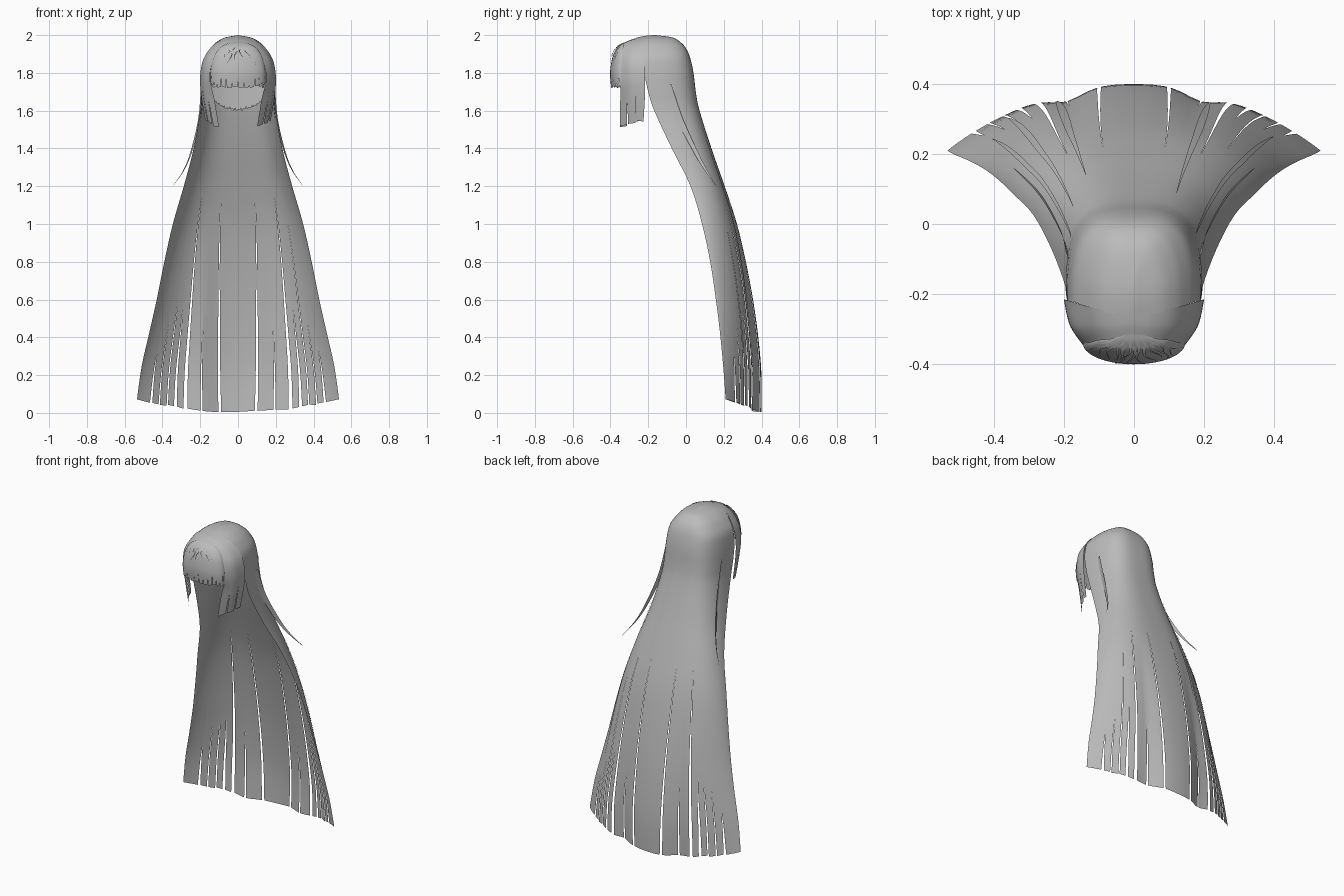
import bpy, bmesh, math, random
from mathutils import Vector

if "Cube" in bpy.data.objects:
    bpy.data.objects.remove(bpy.data.objects["Cube"])

random.seed(4)
grey = bpy.data.materials.new("hair grey")
grey.diffuse_color = (0.5, 0.5, 0.5, 1)
grey.use_nodes = True
grey.node_tree.nodes["Principled BSDF"].inputs["Base Color"].default_value = grey.diffuse_color


def spline(keys, v):
    """Smooth curve through the key tuples, v from 0 to 1."""
    n = len(keys) - 1
    x = min(max(v, 0), 1) * n
    i = min(int(x), n - 1)
    t = x - i
    p0, p1, p2, p3 = (keys[min(max(k, 0), n)] for k in (i - 1, i, i + 1, i + 2))
    return [0.5 * (2 * b + (c - a) * t + (2 * a - 5 * b + 4 * c - d) * t * t
                   + (3 * b - a - 3 * c + d) * t ** 3)
            for a, b, c, d in zip(p0, p1, p2, p3)]


def sheet(name, fn, cuts=(), rows=30, cols=16, ragged=0.0):
    """Sheet of hair fn(u, v), slit into strands at cuts (u, start v, width)."""
    bm = bmesh.new()
    bounds = [(-1, 1, 0)] + sorted(cuts) + [(1, 1, 0)]
    for (a, va, wa), (b, vb, wb) in zip(bounds, bounds[1:]):
        n = max(2, math.ceil((b - a) * cols))
        ea, eb = random.uniform(0, ragged), random.uniform(0, ragged)
        grid = []
        for i in range(rows + 1):
            v = i / rows
            lo = a + wa / 2 * (max(0, v - va) / (1.0001 - va)) ** 0.8
            hi = b - wb / 2 * (max(0, v - vb) / (1.0001 - vb)) ** 0.8
            line = []
            for j in range(n + 1):
                f = j / n
                cut = (ea + (eb - ea) * f) * max(0, (v - 0.8) / 0.2)
                line.append(bm.verts.new(fn(lo + (hi - lo) * f, v - cut)))
            grid.append(line)
        for r0, r1 in zip(grid, grid[1:]):
            for j in range(n):
                bm.faces.new((r0[j], r1[j], r1[j + 1], r0[j + 1]))
    bmesh.ops.remove_doubles(bm, verts=bm.verts, dist=0.0002)
    bmesh.ops.recalc_face_normals(bm, faces=bm.faces)
    me = bpy.data.meshes.new(name)
    bm.to_mesh(me)
    bm.free()
    me.materials.append(grey)
    for p in me.polygons:
        p.use_smooth = True
    ob = bpy.data.objects.new(name, me)
    bpy.context.collection.objects.link(ob)
    return ob


# Long back hair: z, half width, side edge y, back y, roundness of x and of y
BACK = [(2.0, 0, -.268, -.16, .65, .65), (1.987, .073, -.255, -.07, .65, .72),
        (1.962, .117, -.243, -.028, .65, .72), (1.93, .147, -.232, 0, .65, .72),
        (1.88, .177, -.222, .022, .65, .72), (1.8, .19, -.22, .04, .65, .72),
        (1.7, .195, -.20, .052, .65, .72), (1.6, .2, -.168, .072, .65, .74),
        (1.4, .235, -.075, .135, .67, .84), (1.2, .287, .024, .205, .7, .97),
        (1.0, .345, .085, .27, .75, 1.15), (.8, .39, .128, .317, .8, 1.32),
        (.6, .43, .158, .355, .85, 1.5), (.4, .47, .18, .383, .9, 1.65),
        (.2, .51, .197, .40, .95, 1.8), (0, .535, .21, .40, 1, 1.9)]


def back_point(u, v, out=0.0):
    z, w, yf, yb, a, b = spline(BACK, v)
    s, c = math.sin(u * math.pi / 2), max(0, math.cos(u * math.pi / 2))
    x = math.copysign((max(w, 0) + out) * abs(s) ** a, s)
    y = yf + (yb + out - yf) * c ** b
    if z > 1.8:  # crown slopes down towards the front
        z -= 1.3 * max(0, -.16 - y) ** 2 * min(1, (z - 1.8) / .15)
    y -= .03 * max(0, 1 - z / 1.1) * math.exp(-((abs(s) - .36) / .12) ** 2)
    return Vector((x, y, z + .07 * s * s * max(0, 1 - z / .6)))


slits = []
for ratio, start, width in [(.18, .62, .018), (.36, .86, .014), (.52, .62, .03),
                            (.62, .82, .024), (.70, .66, .012), (.78, .86, .014),
                            (.86, .905, .03)]:
    for side in (-1, 1):
        slits.append((side * math.asin(ratio) * 2 / math.pi, start, width))
sheet("back_hair", back_point, slits, rows=60, cols=20, ragged=.006)

# Thin strands lying over the back hair
for k, (c, v0, v1) in enumerate([(-.5, .5, .9), (-.27, .55, .95),
                                 (.27, .5, .9), (.64, .42, .85), (-.66, .42, .85)]):
    sheet(f"over_strand_{k}", lambda u, v: back_point(
        c + u * .022 * math.sin(math.pi * (.03 + .94 * v)),
        v0 + (v1 - v0) * v, .004), rows=24, cols=1)

# Flyaway wisps and face framing locks, mirrored left and right
WISP = [(.188, -.1, 1.74), (.204, -.035, 1.56), (.248, .052, 1.38),
        (.29, .108, 1.28), (.345, .16, 1.2)]
LOCK_BACK = [(0, -.262, 1.984), (.06, -.252, 1.979), (.125, -.238, 1.952),
             (.18, -.222, 1.88), (.2, -.217, 1.79), (.196, -.217, 1.69), (.172, -.225, 1.54)]
LOCK_MID = [(0, -.29, 1.976), (.055, -.295, 1.968), (.115, -.295, 1.937),
            (.168, -.295, 1.867), (.184, -.29, 1.78), (.174, -.29, 1.68), (.145, -.29, 1.52)]
LOCK_FRONT = [(0, -.32, 1.963), (.05, -.33, 1.952), (.1, -.338, 1.917),
              (.138, -.342, 1.85), (.148, -.345, 1.76), (.125, -.348, 1.66), (.1, -.35, 1.505)]


def lock_point(side, u, v):
    rails = [spline(r, v) for r in (LOCK_BACK, LOCK_MID, LOCK_FRONT)]
    x, y, z = spline(rails, (u + 1) / 2)
    return Vector((side * x, y, z))


def wisp_point(side, u, v):
    x, y, z = spline(WISP, v)
    r = .022 * (1 - v) + .001
    return Vector((side * (x + u * r * .35), y + u * r, z))


for side, word in ((-1, "left"), (1, "right")):
    sheet(f"{word}_lock", lambda u, v: lock_point(side, u, v),
          [(-.35, .82, .07), (.3, .86, .09)], rows=36, cols=8, ragged=.05)
    sheet(f"{word}_wisp", lambda u, v: wisp_point(side, u, v), rows=20, cols=1)

# Fringe: z, half width, side y, centre y
FRINGE = [(1.965, .02, -.316, -.316), (1.954, .06, -.328, -.342), (1.93, .1, -.332, -.368),
          (1.88, .13, -.34, -.39), (1.8, .146, -.342, -.402), (1.72, .142, -.34, -.396)]


def fringe_point(u, v, out=0.0):
    z, w, ys, yc = spline(FRINGE, v)
    s = math.sin(u * math.pi / 2)
    return Vector((w * s, ys + (yc - out - ys) * math.cos(u * math.pi / 2), z))


sheet("fringe", fringe_point, [(-.84 + .14 * k, .84 + .04 * (k % 3), .02)
                               for k in range(13)], rows=30, cols=14, ragged=.04)

# Short tufts fanned over the top of the fringe
for k in range(15):
    c = -.84 + .12 * k
    tip = .52 + .05 * (k % 3)
    sheet(f"fringe_tuft_{k}", lambda u, v: fringe_point(
        c + .12 * math.sin(5 * v + k) * v + u * .05 * (1 - v),
        .16 + .08 * (k % 2) + (tip - .16) * v, .003 + .009 * v), rows=8, cols=1)


# Short layer at the nape, seen inside the face opening
def nape_point(u, v):
    bottom = 1.6 + .1 * (1 - math.sqrt(max(0, 1 - u * u)))
    return Vector((.145 * u, .03 - .03 * u * u, 1.78 + (bottom - 1.78) * v))


sheet("nape_layer", nape_point, [(-.8 + .1 * k, .93, .03) for k in range(17)],
      rows=14, cols=12, ragged=.04)
